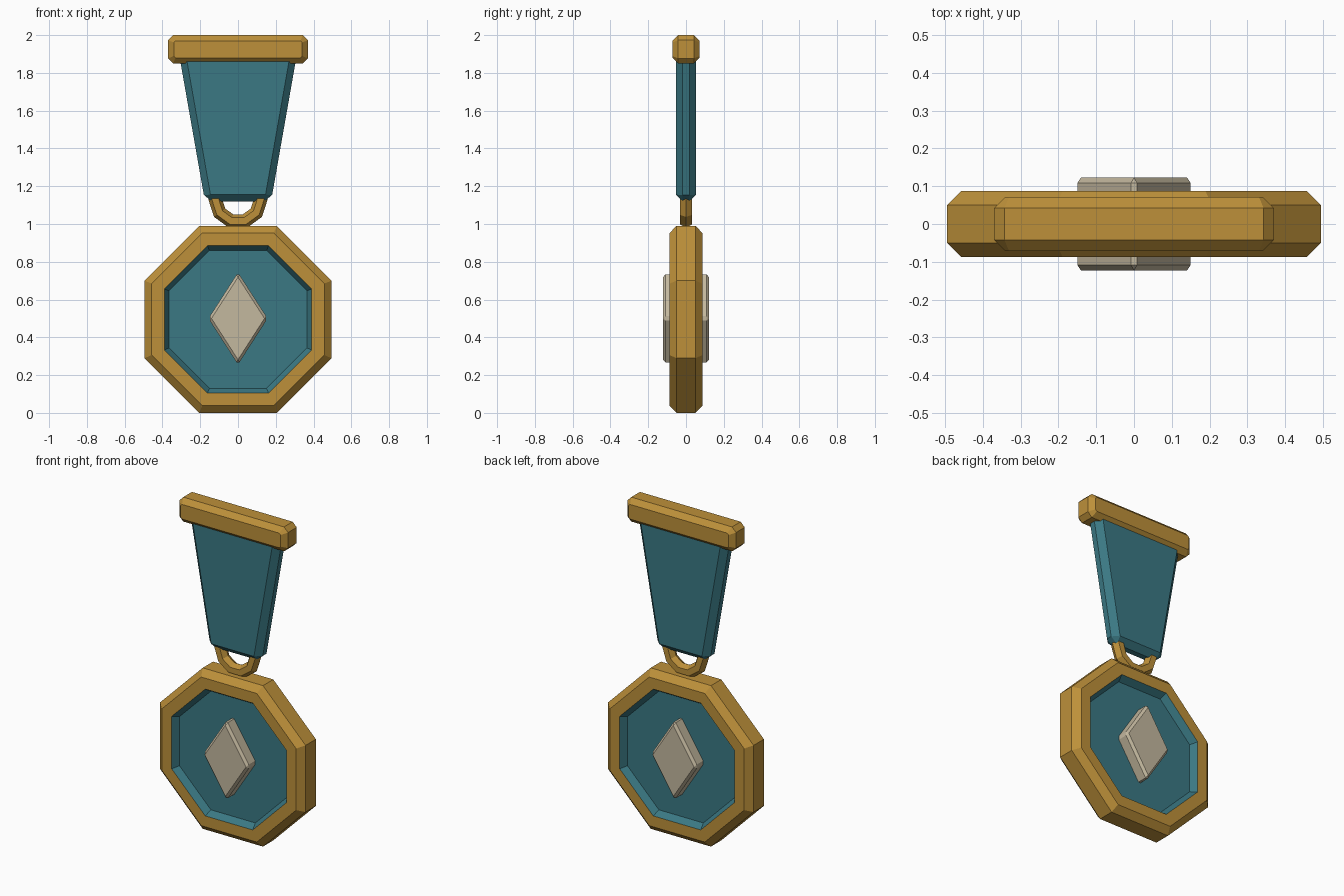
import bpy, bmesh, math

if "Cube" in bpy.data.objects:
    bpy.data.objects.remove(bpy.data.objects["Cube"])


def material(name, rgb):
    m = bpy.data.materials.new(name)
    m.diffuse_color = (*rgb, 1)
    m.use_nodes = True
    m.node_tree.nodes["Principled BSDF"].inputs["Base Color"].default_value = m.diffuse_color
    return m


GOLD = material("gold", (0.51, 0.28, 0.042))
TEAL = material("teal", (0.043, 0.19, 0.23))
SILVER = material("pale_silver", (0.55, 0.48, 0.345))


def finish(name, bm, mat):
    bmesh.ops.recalc_face_normals(bm, faces=bm.faces)
    me = bpy.data.meshes.new(name)
    bm.to_mesh(me)
    bm.free()
    me.materials.append(mat)
    ob = bpy.data.objects.new(name, me)
    bpy.context.collection.objects.link(ob)
    return ob


def prism(name, profile, half_y, bevel, mat):
    """Extrude an x-z profile through y and chamfer its sharp edges."""
    bm = bmesh.new()
    n = len(profile)
    f = [bm.verts.new((x, -half_y, z)) for x, z in profile]
    b = [bm.verts.new((x, half_y, z)) for x, z in profile]
    bm.faces.new(f)
    bm.faces.new(b[::-1])
    for i in range(n):
        j = (i + 1) % n
        bm.faces.new((f[i], b[i], b[j], f[j]))
    ob = finish(name, bm, mat)
    mod = ob.modifiers.new("chamfer", 'BEVEL')
    mod.width = bevel
    mod.segments = 1
    mod.limit_method = 'ANGLE'
    mod.angle_limit = math.radians(60)
    return ob


def octagon(name, section, mat, closed):
    """Sweep (apothem, y) points around an octagon; cap the ends if open."""
    bm = bmesh.new()
    rings = []
    for a, y in section:
        r = a / math.cos(math.pi / 8)
        rings.append([bm.verts.new((r * math.cos((k + .5) * math.pi / 4), y,
                                    0.495 + r * math.sin((k + .5) * math.pi / 4)))
                      for k in range(8)])
    pairs = list(zip(rings, rings[1:]))
    if closed:
        pairs.append((rings[-1], rings[0]))
    else:
        bm.faces.new(rings[0])
        bm.faces.new(rings[-1])
    for p, q in pairs:
        for k in range(8):
            j = (k + 1) % 8
            bm.faces.new((p[k], p[j], q[j], q[k]))
    return finish(name, bm, mat)


# Medal: gold frame and dished teal centre
octagon("medal_frame", [(0.39, -0.0875), (0.457, -0.0875), (0.495, -0.05),
                        (0.495, 0.05), (0.457, 0.0875), (0.39, 0.0875)], GOLD, False).data
frame = bpy.data.objects["medal_frame"].data
bm = bmesh.new()
bm.from_mesh(frame)
caps = [f for f in bm.faces if len(f.verts) == 8]
bmesh.ops.delete(bm, geom=caps, context='FACES_ONLY')  # open for the dish
bm.to_mesh(frame)
bm.free()
octagon("medal_dish", [(0.365, -0.0475), (0.39, -0.0875),
                       (0.39, 0.0875), (0.365, 0.0475)], TEAL, False)

# Diamond emblem, standing out on both sides
prism("diamond", [(0, 0.256), (0.157, 0.5), (0, 0.744), (-0.157, 0.5)],
      0.123, 0.014, SILVER)

# Hanging ring
bpy.ops.mesh.primitive_torus_add(major_segments=10, minor_segments=6,
                                 major_radius=0.12, minor_radius=0.037,
                                 location=(0, 0, 1.13),
                                 rotation=(math.pi / 2, 0, 0))
ring = bpy.context.object
ring.name = "hanging_ring"
ring.data.materials.append(GOLD)

# Tapered ribbon
prism("ribbon", [(-0.175, 1.12), (0.175, 1.12), (0.314, 1.91), (-0.314, 1.91)],
      0.053, 0.035, TEAL)

# Top bar with clipped corners
x, lo, hi, c = 0.37, 1.85, 2.0, 0.027
prism("top_bar", [(-x + c, lo), (x - c, lo), (x, lo + c), (x, hi - c),
                  (x - c, hi), (-x + c, hi), (-x, hi - c), (-x, lo + c)],
      0.072, 0.03, GOLD)
